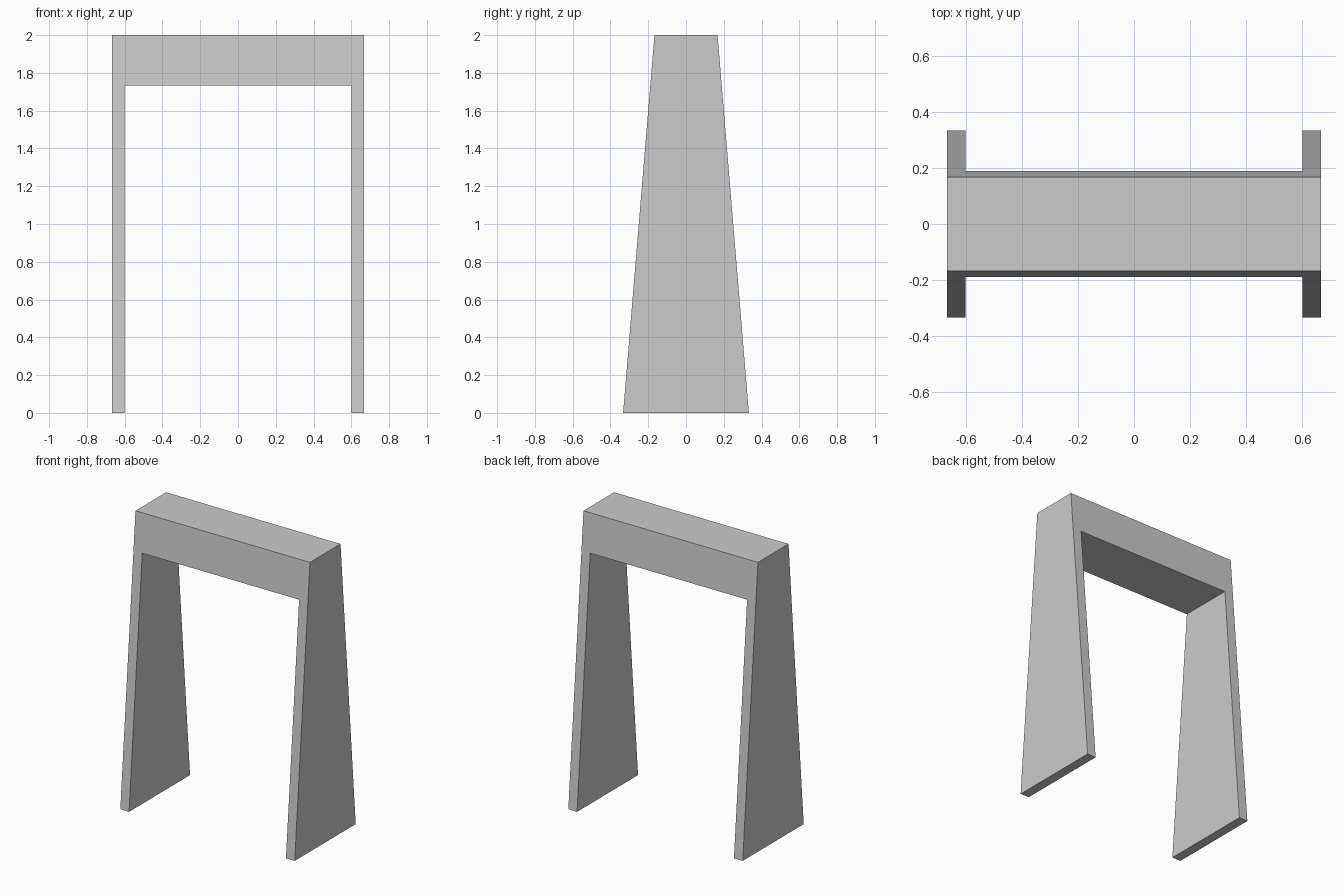
import bpy, bmesh

if "Cube" in bpy.data.objects:
    bpy.data.objects.remove(bpy.data.objects["Cube"])

HEIGHT = 2.0
OUTER, INNER = 0.667, 0.6      # half widths outside and inside the opening
UNDERSIDE = 1.733              # height of the beam's lower face
BASE_DEPTH, TOP_DEPTH = 0.333, 0.167   # half depths


def half_depth(z):
    return BASE_DEPTH + (TOP_DEPTH - BASE_DEPTH) * z / HEIGHT


# Arch outline in x and z: right half, then mirrored to the left
right = [(INNER, UNDERSIDE), (INNER, 0), (OUTER, 0), (OUTER, HEIGHT)]
outline = right + [(-x, z) for x, z in reversed(right)]

# Tapered arch: front and back outlines joined by side faces
bm = bmesh.new()
front = [bm.verts.new((x, -half_depth(z), z)) for x, z in outline]
back = [bm.verts.new((x, half_depth(z), z)) for x, z in outline]
bm.faces.new(front)
bm.faces.new(list(reversed(back)))
for i in range(len(outline)):
    j = (i + 1) % len(outline)
    bm.faces.new((front[j], front[i], back[i], back[j]))
bmesh.ops.recalc_face_normals(bm, faces=bm.faces)

mesh = bpy.data.meshes.new("tapered_arch")
bm.to_mesh(mesh)
bm.free()
arch = bpy.data.objects.new("tapered_arch", mesh)
bpy.context.collection.objects.link(arch)
